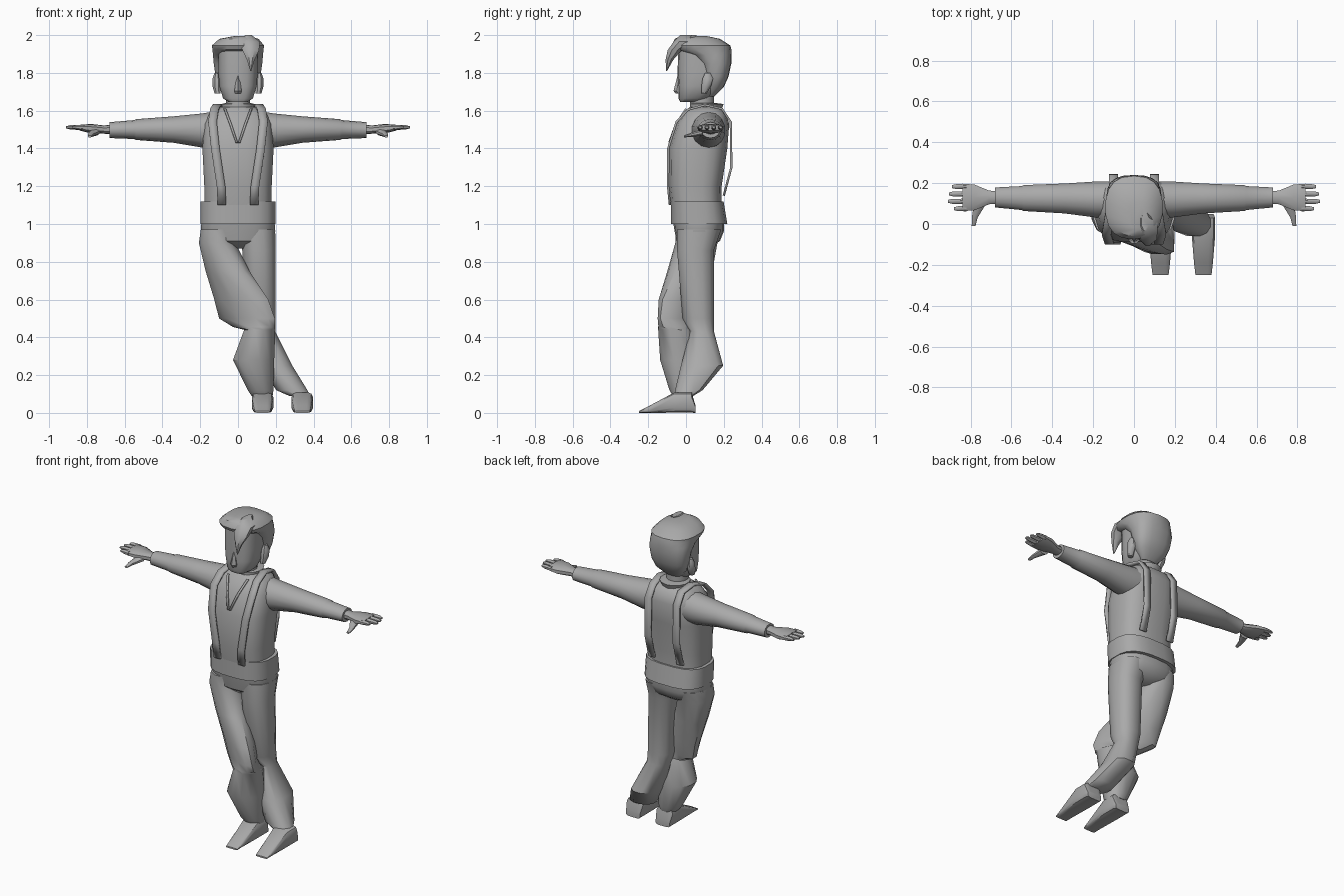
import bpy, bmesh, math

if "Cube" in bpy.data.objects:
    bpy.data.objects.remove(bpy.data.objects["Cube"], do_unlink=True)

GREY = (0.4, 0.4, 0.4, 1)
clay = bpy.data.materials.new("plain grey")
clay.use_nodes = True
clay.diffuse_color = GREY
clay.node_tree.nodes["Principled BSDF"].inputs["Base Color"].default_value = GREY


def finish(name, bm):
    """Turn a bmesh into a grey object with smooth shading and sharp creases."""
    bmesh.ops.recalc_face_normals(bm, faces=bm.faces)
    mesh = bpy.data.meshes.new(name)
    bm.to_mesh(mesh)
    bm.free()
    obj = bpy.data.objects.new(name, mesh)
    bpy.context.collection.objects.link(obj)
    mesh.materials.append(clay)
    bpy.ops.object.select_all(action="DESELECT")
    obj.select_set(True)
    bpy.context.view_layer.objects.active = obj
    bpy.ops.object.shade_smooth_by_angle(angle=math.radians(40))
    return obj


def level(z, left, right, front, back, tilt=0):
    """Horizontal cross-section, given by its limits."""
    middle, reach = (left + right) / 2, (right - left) / 2
    centre, depth = (front + back) / 2, (back - front) / 2
    return lambda u, v: (middle + reach * u, centre + depth * v, z), tilt


def even(z, half, front, back):
    """Horizontal cross-section that is symmetric in x."""
    return level(z, -half, half, front, back)


def across(x, y, z, depth, height):
    """Cross-section of a limb that runs along x, about its centre."""
    return lambda u, v: (x, y + depth * u, z + height * v), 0


def along(y, x, half, bottom, top):
    """Cross-section of a part that runs along y."""
    middle, height = (bottom + top) / 2, (top - bottom) / 2
    return lambda u, v: (x + half * u, y, middle + height * v), 0


def loft(name, rings, sides=12, power=2, side=1):
    """Skin a row of superellipse cross-sections and cap both ends."""
    bm = bmesh.new()
    loops = []
    for place, tilt in rings:
        loop = []
        for i in range(sides):
            turn = math.tau * (i + 0.5) / sides
            u, v = math.cos(turn), math.sin(turn - tilt)
            u = math.copysign(abs(u) ** (2 / power), u)
            v = math.copysign(abs(v) ** (2 / power), v)
            x, y, z = place(u, v)
            loop.append(bm.verts.new((x * side, y, z)))
        loops.append(loop)
    for low, high in zip(loops, loops[1:]):
        for i in range(sides):
            j = (i + 1) % sides
            bm.faces.new((low[i], low[j], high[j], high[i]))
    bm.faces.new(loops[0])
    bm.faces.new(loops[-1])
    finish(name, bm)


def ribbon(name, path, width, thickness, side):
    """Flat band that follows a path, its width lying along x."""
    bm = bmesh.new()
    rows = []
    for x, y, z in path:
        edges = (x - width / 2, x + width / 2)
        rows.append([bm.verts.new((edge * side, y, z)) for edge in edges])
    for low, high in zip(rows, rows[1:]):
        bm.faces.new((low[0], low[1], high[1], high[0]))
    solid = finish(name, bm).modifiers.new("thickness", "SOLIDIFY")
    solid.thickness = thickness
    solid.offset = 0


# Torso, waistband, neck and collar
loft("torso", [
    even(z=1.1, half=.18, front=-.08, back=.19),
    even(z=1.2, half=.18, front=-.09, back=.19),
    even(z=1.4, half=.19, front=-.09, back=.22),
    even(z=1.53, half=.18, front=-.05, back=.23),
    even(z=1.59, half=.15, front=-.01, back=.21),
    even(z=1.62, half=.09, front=.02, back=.17),
], sides=20, power=2.8)
loft("waistband", [
    even(z=1, half=.2, front=-.08, back=.22),
    even(z=1.12, half=.2, front=-.08, back=.2),
], sides=20, power=2.8)
loft("neck", [even(z, half=.065, front=.02, back=.15) for z in (1.6, 1.7)])
loft("collar", [
    even(z=1.59, half=.08, front=.02, back=.18),
    even(z=1.635, half=.09, front=.02, back=.2),
    even(z=1.64, half=.07, front=.03, back=.16),
], sides=14)

# Trousers: the right leg crosses in front of the left
loft("pelvis", [
    even(z=.87, half=.07, front=0, back=.12),
    even(z=.91, half=.17, front=-.05, back=.18),
    even(z=.96, half=.2, front=-.06, back=.2),
    even(z=1.02, half=.195, front=-.07, back=.2),
], sides=18, power=2.5)
loft("left_trouser_leg", [
    level(z=.97, left=0, right=.2, front=-.05, back=.19),
    level(z=.86, left=.02, right=.2, front=-.05, back=.15),
    level(z=.5, left=.04, right=.2, front=-.02, back=.15),
    level(z=.43, left=.06, right=.2, front=.02, back=.15),
    level(z=.25, left=.12, right=.29, front=-.03, back=.2),
    level(z=.12, left=.2, right=.37, front=-.06, back=.09),
    level(z=.09, left=.27, right=.385, front=-.06, back=.04),
], power=2.4)
loft("right_trouser_leg", [
    level(z=.97, left=-.2, right=0, front=-.06, back=.19),
    level(z=.9, left=-.21, right=-.01, front=-.06, back=.17),
    level(z=.75, left=-.175, right=.065, front=-.1, back=.14, tilt=.4),
    level(z=.6, left=-.13, right=.165, front=-.145, back=.11, tilt=.7),
    level(z=.5, left=-.105, right=.2, front=-.15, back=.09, tilt=.8),
    level(z=.455, left=-.03, right=.2, front=-.15, back=.06, tilt=.5),
    level(z=.44, left=.03, right=.2, front=-.15, back=.03),
    level(z=.28, left=-.03, right=.195, front=-.14, back=.07),
    level(z=.12, left=.05, right=.19, front=-.09, back=.05),
    level(z=.09, left=.07, right=.185, front=-.07, back=.04),
], power=2.2)

# Shoes, from toe to heel
for name, x in (("right_shoe", .13), ("left_shoe", .34)):
    loft(name, [
        along(y=-.25, x=x, half=.04, bottom=0, top=.01),
        along(y=-.19, x=x, half=.047, bottom=0, top=.04),
        along(y=-.06, x=x, half=.058, bottom=0, top=.11),
        along(y=.03, x=x, half=.058, bottom=0, top=.11),
        along(y=.05, x=x, half=.05, bottom=0, top=.04),
    ], power=4)

for side, label in ((1, "left"), (-1, "right")):
    # Sleeve with its cuff
    loft(label + "_sleeve", [
        across(x=.1, y=.12, z=1.5, depth=.09, height=.1),
        across(x=.19, y=.12, z=1.495, depth=.09, height=.09),
        across(x=.34, y=.125, z=1.5, depth=.075, height=.07),
        across(x=.54, y=.127, z=1.5, depth=.065, height=.055),
        across(x=.55, y=.127, z=1.5, depth=.06, height=.05),
        across(x=.68, y=.13, z=1.497, depth=.05, height=.042),
    ], sides=14, side=side)
    # Hand: palm, four fingers and a thumb
    loft(label + "_palm", [
        across(x=.66, y=.13, z=1.5, depth=.03, height=.027),
        across(x=.71, y=.13, z=1.5, depth=.035, height=.022),
        across(x=.78, y=.13, z=1.505, depth=.065, height=.025),
        across(x=.84, y=.13, z=1.51, depth=.07, height=.015),
    ], sides=10, power=2.6, side=side)
    for i, tip in enumerate((.88, .91, .905, .89)):
        y = .075 + .036 * i
        loft(f"{label}_finger_{i}", [
            across(x=.82, y=y, z=1.51, depth=.014, height=.015),
            across(x=tip - .02, y=y, z=1.512, depth=.013, height=.012),
            across(x=tip, y=y, z=1.512, depth=.008, height=.006),
        ], sides=8, side=side)
    loft(label + "_thumb", [
        along(y=-.01, x=.785, half=.01, bottom=1.458, top=1.47),
        along(y=.03, x=.78, half=.015, bottom=1.46, top=1.485),
        along(y=.09, x=.757, half=.03, bottom=1.468, top=1.505),
    ], sides=8, side=side)
    # Suspender strap, standing clear of the lower back
    front_run = [(.085, -.085, 1.1), (.09, -.095, 1.2), (.12, -.094, 1.4), (.135, -.05, 1.54)]
    back_run = [(.125, .01, 1.605), (.11, .1, 1.63), (.1, .19, 1.61), (.1, .237, 1.54),
                (.1, .24, 1.3), (.1, .2, 1.15)]
    ribbon(label + "_strap", front_run + back_run, width=.045, thickness=.012, side=side)
    # Edge of the V neckline
    ribbon(label + "_neckline", [(.07, 0, 1.61), (.04, -.054, 1.53), (.006, -.09, 1.43)],
           width=.012, thickness=.009, side=side)
    # Ear
    loft(label + "_ear", [
        level(z=1.69, left=.09, right=.125, front=.08, back=.11),
        level(z=1.73, left=.09, right=.137, front=.08, back=.135),
        level(z=1.77, left=.09, right=.137, front=.085, back=.145),
        level(z=1.8, left=.1, right=.125, front=.1, back=.13),
    ], sides=8, side=side)

# Head and nose
loft("head", [
    even(z=1.645, half=.05, front=-.03, back=.06),
    even(z=1.665, half=.08, front=-.04, back=.12),
    even(z=1.73, half=.1, front=-.04, back=.19),
    even(z=1.8, half=.105, front=-.045, back=.21),
    even(z=1.95, half=.105, front=-.04, back=.21),
], sides=18, power=2.8)
loft("nose", [
    even(z=1.69, half=.018, front=-.055, back=0),
    even(z=1.705, half=.022, front=-.066, back=0),
    even(z=1.785, half=.008, front=-.045, back=0),
], sides=6)

# Swept hair: a cap with a raised front, and one hanging lock
loft("hair", [
    even(z=1.675, half=.05, front=.1, back=.15),
    even(z=1.725, half=.1, front=.1, back=.2),
    even(z=1.78, half=.12, front=.09, back=.225),
    even(z=1.85, half=.13, front=.07, back=.24),
    even(z=1.895, half=.134, front=.02, back=.24),
    even(z=1.925, half=.137, front=-.065, back=.24),
    even(z=1.945, half=.14, front=-.075, back=.235),
    level(z=1.98, left=-.1, right=.11, front=-.06, back=.18),
    level(z=1.995, left=-.02, right=.06, front=-.03, back=.11),
], sides=18, power=2.5)
loft("hair_lock", [
    level(z=1.81, left=.065, right=.07, front=-.105, back=-.1),
    level(z=1.87, left=.045, right=.09, front=-.11, back=-.065),
    level(z=1.92, left=.02, right=.115, front=-.1, back=-.02),
    level(z=1.965, left=0, right=.12, front=-.07, back=.04),
    level(z=2, left=.035, right=.075, front=-.035, back=.06),
], sides=8)
